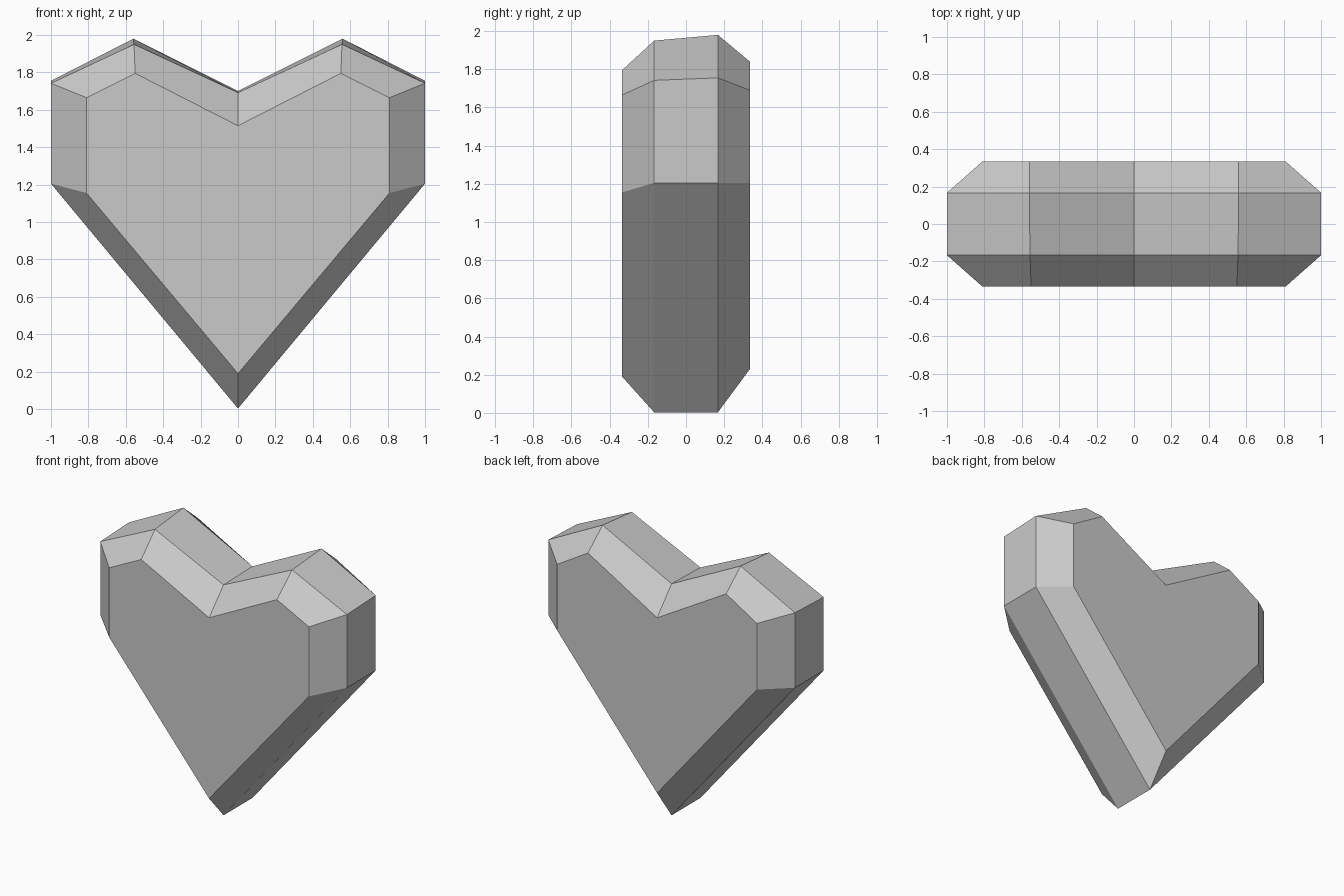
import bpy
import bmesh

cube = bpy.data.objects.get("Cube")
if cube:
    bpy.data.objects.remove(cube, do_unlink=True)

# Plain light grey
grey = bpy.data.materials.new("light_grey")
grey.use_nodes = True
colour = (0.59, 0.59, 0.59, 1.0)
grey.diffuse_color = colour
grey.node_tree.nodes["Principled BSDF"].inputs["Base Color"].default_value = colour

# Heart sections from front to back:
# depth, half-outline from the bottom tip round to the notch (x, z)
sections = [
    (-0.335, [(0, 0.19), (0.81, 1.155), (0.81, 1.665), (0.55, 1.795), (0, 1.515)]),
    (-0.167, [(0, 0.003), (1, 1.205), (1, 1.742), (0.556, 1.95), (0, 1.692)]),
    (0.167, [(0, 0.003), (1, 1.205), (1, 1.755), (0.56, 1.98), (0, 1.70)]),
    (0.335, [(0, 0.23), (0.81, 1.205), (0.81, 1.69), (0.56, 1.84), (0, 1.515)]),
]

bm = bmesh.new()
rings = []
for y, half in sections:
    # Mirror the half-outline into a closed ring
    outline = half + [(-x, z) for x, z in reversed(half[1:-1])]
    rings.append([bm.verts.new((x, y, z)) for x, z in outline])

# Rim and bevels between neighbouring sections
for a, b in zip(rings, rings[1:]):
    for i in range(len(a)):
        j = (i + 1) % len(a)
        bm.faces.new((a[i], b[i], b[j], a[j]))

# Flat front and back
bm.faces.new(rings[0])
bm.faces.new(list(reversed(rings[-1])))
bmesh.ops.recalc_face_normals(bm, faces=bm.faces)

mesh = bpy.data.meshes.new("heart")
bm.to_mesh(mesh)
bm.free()
mesh.materials.append(grey)
heart = bpy.data.objects.new("heart", mesh)
bpy.context.collection.objects.link(heart)
